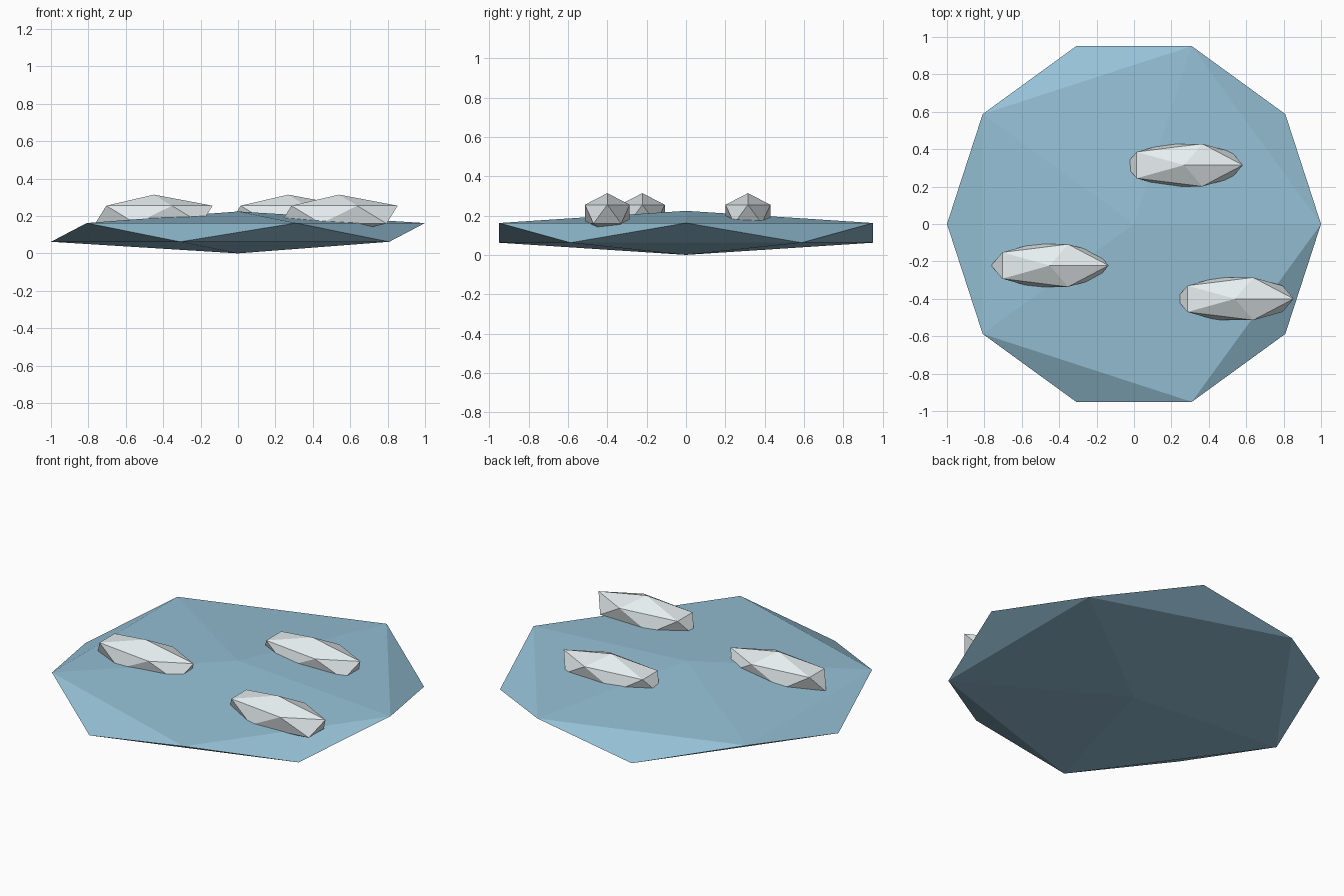
import bpy

if "Cube" in bpy.data.objects:
    bpy.data.objects.remove(bpy.data.objects["Cube"])


def material(name, color):
    m = bpy.data.materials.new(name)
    m.diffuse_color = color
    m.use_nodes = True
    m.node_tree.nodes["Principled BSDF"].inputs["Base Color"].default_value = m.diffuse_color
    return m


def faceted_blob(name, center, radii, mat):
    # flattened 20-sided ball with flat faces
    bpy.ops.mesh.primitive_ico_sphere_add(subdivisions=1, radius=1, location=center)
    ob = bpy.context.object
    ob.name = name
    ob.scale = radii
    bpy.ops.object.transform_apply(location=False, rotation=False, scale=True)
    ob.data.materials.append(mat)
    return ob


water = material("water_blue", (0.30, 0.53, 0.67, 1))
foam = material("foam_white", (0.80, 0.86, 0.88, 1))

# wide flat pool
faceted_blob("water_pool", (0, 0, 0.112), (1.118, 1.118, 0.112), water)

# long foam crests half sunk into the pool
for i, (x, y) in enumerate([(-0.45, -0.222), (0.268, 0.315), (0.54, -0.40)]):
    faceted_blob(f"foam_crest_{i + 1}", (x, y, 0.207), (0.351, 0.134, 0.107), foam)
